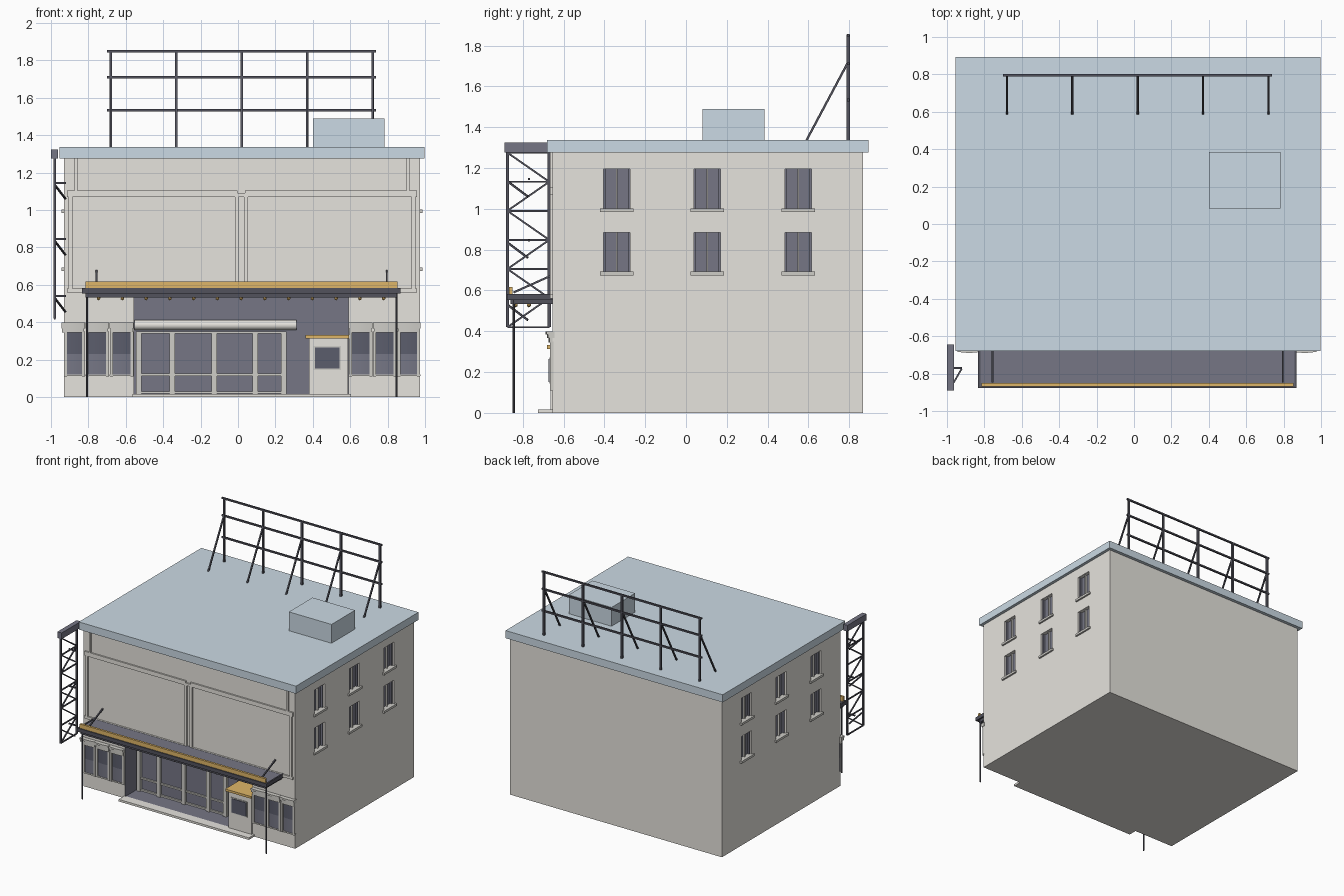
import bpy, bmesh, math
from mathutils import Vector, Matrix

if "Cube" in bpy.data.objects:
    bpy.data.objects.remove(bpy.data.objects["Cube"])


def material(name, r, g, b):
    m = bpy.data.materials.new(name)
    m.use_nodes = True
    m.diffuse_color = (r, g, b, 1)
    m.node_tree.nodes["Principled BSDF"].inputs["Base Color"].default_value = (r, g, b, 1)
    return m


WALL = material("cream_wall", 0.79, 0.77, 0.725)
ROOF = material("pale_blue_roof", 0.60, 0.70, 0.78)
SLATE = material("slate", 0.18, 0.183, 0.235)
GLASS = material("dark_glass", 0.105, 0.11, 0.15)
STEEL = material("dark_steel", 0.085, 0.085, 0.108)
GOLD = material("gold", 0.74, 0.47, 0.14)
TRIM = material("pale_trim", 0.62, 0.61, 0.575)

FRONT = -0.655      # front wall plane
BACK_OF_PORCH = -0.5
PORCH = (-0.555, 0.59)


class Part:
    """Collects simple solids in one mesh."""

    def __init__(self, name, *mats):
        self.name, self.mats, self.bm = name, mats, bmesh.new()

    def box(self, x, y, z):
        mid = Vector([(a + b) / 2 for a, b in (x, y, z)])
        size = [abs(b - a) for a, b in (x, y, z)]
        bmesh.ops.create_cube(self.bm, size=1,
                              matrix=Matrix.Translation(mid) @ Matrix.Diagonal((*size, 1)))
        return self

    def rod(self, a, b, w=0.015):
        a, b = Vector(a), Vector(b)
        d = b - a
        m = Matrix.Translation((a + b) / 2) @ d.to_track_quat('Z', 'Y').to_matrix().to_4x4()
        bmesh.ops.create_cube(self.bm, size=1, matrix=m @ Matrix.Diagonal((w, w, d.length, 1)))
        return self

    def tube(self, a, b, r, sides=16):
        a, b = Vector(a), Vector(b)
        d = b - a
        m = Matrix.Translation((a + b) / 2) @ d.to_track_quat('Z', 'Y').to_matrix().to_4x4()
        bmesh.ops.create_cone(self.bm, cap_ends=True, segments=sides, radius1=r, radius2=r,
                              depth=d.length, matrix=m)
        return self

    def ball(self, p, r):
        bmesh.ops.create_icosphere(self.bm, subdivisions=1, radius=r, matrix=Matrix.Translation(p))
        return self

    def bow(self, x, z, base, sag, steps=10):
        # a slab whose front bulges outwards in a shallow curve
        pts = [(x[0], FRONT + 0.01)]
        for i in range(steps + 1):
            t = i / steps
            pts.append((x[0] + (x[1] - x[0]) * t, FRONT - base - sag * math.sin(math.pi * t)))
        pts.append((x[1], FRONT + 0.01))
        face = self.bm.faces.new([self.bm.verts.new((px, py, z[0])) for px, py in pts])
        new = bmesh.ops.extrude_face_region(self.bm, geom=[face])["geom"]
        bmesh.ops.translate(self.bm, vec=(0, 0, z[1] - z[0]),
                            verts=[v for v in new if isinstance(v, bmesh.types.BMVert)])
        return self

    def done(self, smooth=False):
        bmesh.ops.recalc_face_normals(self.bm, faces=self.bm.faces)
        me = bpy.data.meshes.new(self.name)
        self.bm.to_mesh(me)
        self.bm.free()
        for m in self.mats:
            me.materials.append(m)
        ob = bpy.data.objects.new(self.name, me)
        bpy.context.collection.objects.link(ob)
        bpy.ops.object.select_all(action='DESELECT')
        ob.select_set(True)
        bpy.context.view_layer.objects.active = ob
        if smooth:
            bpy.ops.object.shade_smooth_by_angle(angle=math.radians(35))
        return ob


# Main block with porch and side window openings cut out
SIDES = ((-0.93, 1), (0.973, -1))          # wall x, inward direction
WINDOWS = [(y, z) for y in (-0.34, 0.105, 0.55) for z in (0.69, 1.0)]
cutter = Part("opening_cutter").box(PORCH, (-0.8, BACK_OF_PORCH), (0.015, 0.55))
for wx, s in SIDES:
    for y, z in WINDOWS:
        cutter.box((wx - s * 0.05, wx + s * 0.03), (y - 0.065, y + 0.065), (z, z + 0.195))
cutter = cutter.done()
body = Part("main_block", WALL, SLATE).box((-0.93, 0.973), (FRONT, 0.867), (0, 1.28)).done()
mod = body.modifiers.new("openings", 'BOOLEAN')
mod.object, mod.operation, mod.solver = cutter, 'DIFFERENCE', 'EXACT'
bpy.ops.object.modifier_apply(modifier=mod.name)
bpy.data.objects.remove(cutter)
for f in body.data.polygons:
    c, n = f.center, f.normal
    porch = PORCH[0] - 0.01 < c.x < PORCH[1] + 0.01 and FRONT + 0.01 < c.y < BACK_OF_PORCH + 0.01 and c.z > 0.01
    pane = abs(n.x) > 0.9 and -0.91 < c.x < 0.95
    f.material_index = 1 if porch or pane else 0

# Side window sashes, centre mullions and sills
sashes, mullions = Part("side_window_sashes", SLATE), Part("side_window_mullions", TRIM)
sills = Part("side_window_sills", TRIM)
for wx, s in SIDES:
    depth = (wx + s * 0.015, wx + s * 0.03)
    for y, z in WINDOWS:
        for e in (-0.06, 0.06):
            sashes.box(depth, (y + e - 0.005, y + e + 0.005), (z, z + 0.195))
        mullions.box(depth, (y - 0.004, y + 0.004), (z, z + 0.195))
        sills.box((wx - s * 0.014, wx + s * 0.03), (y - 0.082, y + 0.082), (z - 0.016, z + 0.002))
for p in (sashes, mullions, sills):
    p.done()

# Roof slab, rooftop box
Part("roof_slab", ROOF).box((-0.955, 0.997), (-0.68, 0.893), (1.275, 1.337)).done()
Part("rooftop_box", ROOF).box((0.4, 0.783), (0.082, 0.385), (1.33, 1.49)).done()

# Rooftop billboard scaffold
scaffold = Part("rooftop_scaffold", STEEL)
for i in range(5):
    x = -0.68 + 0.35 * i
    scaffold.rod((x, 0.795, 1.33), (x, 0.795, 1.855), 0.015)
    scaffold.rod((x, 0.59, 1.335), (x, 0.795, 1.72), 0.011)
for z in (1.533, 1.71, 1.85):
    scaffold.rod((-0.7, 0.795, z), (0.738, 0.795, z), 0.013)
scaffold.done()

# Raised mouldings on the upper front
mould = Part("front_mouldings", WALL)
my = (FRONT - 0.012, FRONT + 0.005)
for x in (-0.865, 0.908):
    mould.box((x - 0.008, x + 0.008), my, (1.1, 1.28))
for x in (-0.895, -0.007, 0.043, 0.938):
    mould.box((x - 0.01, x + 0.01), my, (0.57, 1.08))
for x in ((-0.915, -0.003), (0.038, 0.958)):
    mould.box(x, my, (1.07, 1.105))
    mould.box(x, my, (0.56, 0.58))
mould.box((-0.017, 0.053), my, (1.07, 1.09))
mould.done()

# Shop windows at both ends of the front: panes pale towards the bottom
upper, lower = Part("shop_panes_upper", GLASS), Part("shop_panes_lower", SLATE)
cornice, posts = Part("shop_cornices", TRIM), Part("shop_posts", TRIM)
for start in (-0.945, 0.592):
    for i in range(3):
        a = start + 0.129 * i
        b = a + 0.127
        upper.bow((a + 0.014, b - 0.008), (0.23, 0.35), 0.002, 0.005)
        lower.bow((a + 0.014, b - 0.008), (0.12, 0.23), 0.002, 0.005)
        cornice.bow((a + 0.005, b - 0.005), (0.345, 0.368), 0.014, 0.005)
        cornice.bow((a, b), (0.368, 0.385), 0.021, 0.005)
        cornice.bow((a, b), (0.385, 0.4), 0.028, 0.006)
        for x in (max(a + 0.01, -0.922), min(b - 0.008, 0.966)):
            posts.box((x - 0.008, x + 0.008), (FRONT - 0.011, FRONT + 0.005), (0.11, 0.35))
        posts.box((max(a, -0.93), b), (FRONT - 0.01, FRONT + 0.005), (0.112, 0.122))
for p in (upper, lower, cornice):
    p.done(smooth=True)
posts.done()

# Entrance step, doors and rounded lintel
Part("entrance_step", WALL).box((-0.565, 0.605), (-0.725, FRONT + 0.005), (0, 0.017)).done()
doors = Part("door_frames", TRIM)
dy = (BACK_OF_PORCH - 0.022, BACK_OF_PORCH + 0.005)
for x in (-0.53, -0.352, -0.128, 0.093, 0.245):
    doors.box((x - 0.015, x + 0.015), dy, (0.015, 0.35))
for z in (0.025, 0.12, 0.345):
    doors.box((-0.54, 0.255), (BACK_OF_PORCH - 0.014, dy[1]), (z - 0.006, z + 0.006))
doors.done()
Part("door_lintel", WALL).tube((-0.553, BACK_OF_PORCH - 0.01, 0.385),
                               (0.313, BACK_OF_PORCH - 0.01, 0.385), 0.026).done(smooth=True)

# Ticket booth
Part("ticket_booth", WALL).box((0.38, 0.589), (-0.665, BACK_OF_PORCH), (0.015, 0.315)).done()
Part("booth_cap", GOLD).box((0.362, 0.593), (-0.68, BACK_OF_PORCH), (0.314, 0.332)).done()
Part("booth_window_frame", TRIM).box((0.405, 0.55), (-0.669, -0.66), (0.145, 0.272)).done()
Part("booth_window", GLASS).box((0.412, 0.543), (-0.673, -0.665), (0.152, 0.265)).done()

# Marquee canopy with a stepped edge, gold band and bulbs
Part("marquee_slab", SLATE).box((-0.83, 0.863), (-0.87, FRONT + 0.005), (0.56, 0.578)).done()
Part("marquee_underside", STEEL).box((-0.815, 0.85), (-0.86, FRONT + 0.005), (0.533, 0.56)).done()
edge = Part("marquee_edge", STEEL).box((-0.832, 0.868), (-0.876, -0.865), (0.553, 0.583))
for x in (-0.827, 0.863):
    edge.box((x - 0.006, x + 0.006), (-0.876, FRONT), (0.553, 0.583))
edge.done()
Part("marquee_gold_band", GOLD).box((-0.815, 0.853), (-0.868, -0.85), (0.578, 0.617)).done()
bulbs = Part("marquee_bulbs", GOLD)
for i in range(13):
    for y in (-0.835, -0.77):
        bulbs.ball((-0.745 + 0.127 * i, y, 0.528), 0.011)
bulbs.done(smooth=True)

# Marquee poles and stays
poles = Part("marquee_poles", STEEL)
for x in (-0.807, 0.847):
    poles.tube((x, -0.845, 0), (x, -0.845, 0.56), 0.006, 8)
for x in (-0.757, 0.795):
    poles.rod((x, -0.845, 0.59), (x, FRONT, 0.675), 0.01)
poles.done()

# Projecting blade sign: cap, lattice frame and brackets
Part("blade_sign_cap", SLATE).box((-1.0, -0.962), (-0.89, -0.645), (1.275, 1.325)).done()
lattice = Part("blade_sign_lattice", STEEL)
bx, outer, inner = -0.98, -0.875, -0.67
for y in (outer, inner):
    lattice.rod((bx, y, 0.42), (bx, y, 1.28), 0.015)
levels = [1.275 - 0.1425 * i for i in range(7)]
for i, z in enumerate(levels):
    lattice.rod((bx, outer, z), (bx, inner, z), 0.009)
    if i < 6:
        ends = (outer, inner) if i % 2 == 0 else (inner, outer)
        lattice.rod((bx, ends[0], z), (bx, ends[1], levels[i + 1]), 0.009)
for z in (1.145, 0.845, 0.54):
    lattice.rod((bx, -0.77, z), (-0.92, -0.77, z), 0.01)
    lattice.rod((bx, outer, z - 0.01), (-0.922, -0.775, z - 0.085), 0.009)
lattice.done()
